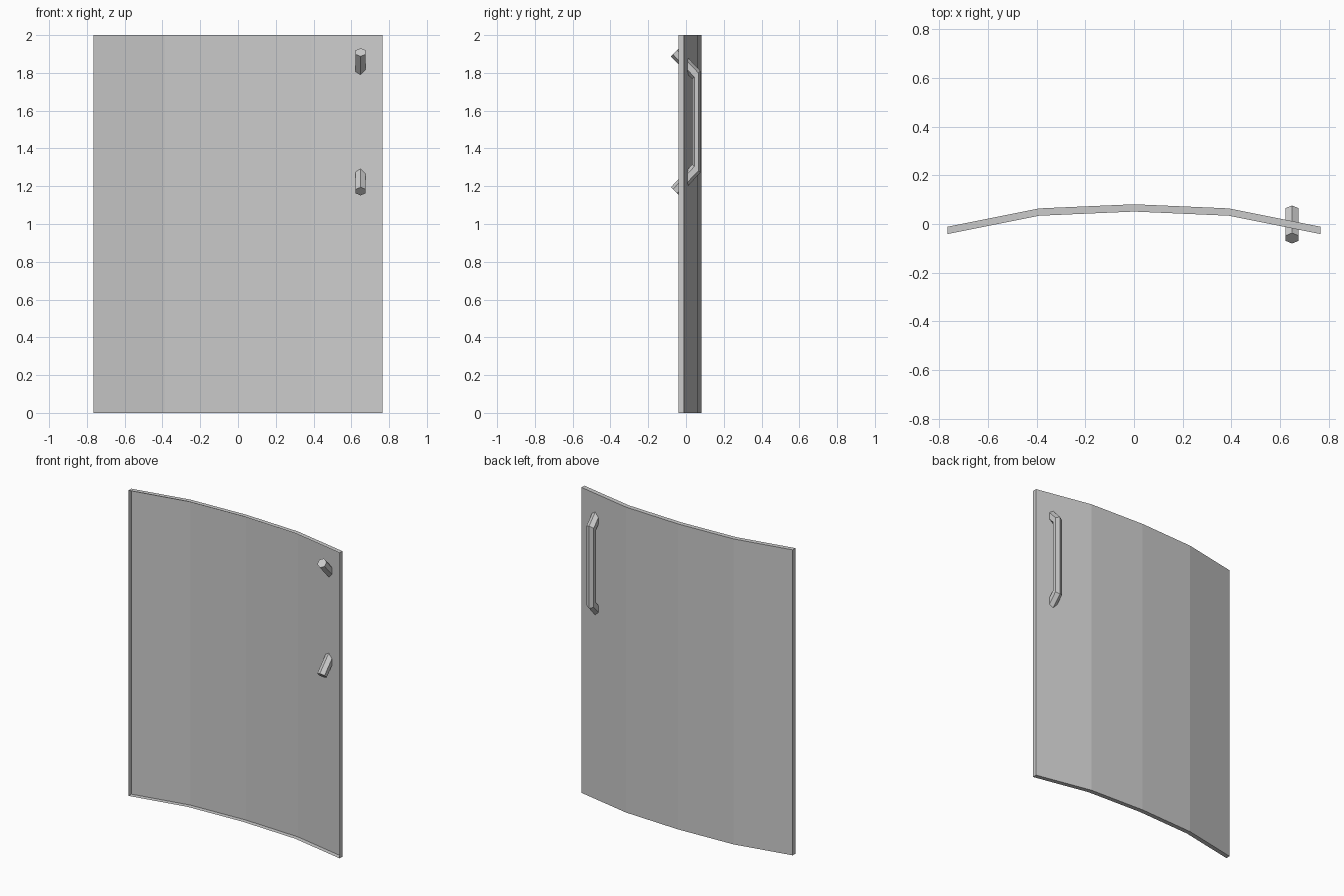
import bpy
import bmesh
from math import sin, cos, pi
from mathutils import Vector

cube = bpy.data.objects.get("Cube")
if cube:
    bpy.data.objects.remove(cube, do_unlink=True)


def make_material(name, color):
    mat = bpy.data.materials.new(name)
    mat.use_nodes = True
    mat.diffuse_color = color
    mat.node_tree.nodes["Principled BSDF"].inputs["Base Color"].default_value = color
    return mat


def make_object(name, bm, mat):
    mesh = bpy.data.meshes.new(name)
    bm.to_mesh(mesh)
    bm.free()
    mesh.materials.append(mat)
    obj = bpy.data.objects.new(name, mesh)
    bpy.context.collection.objects.link(obj)
    return obj


grey = make_material("light grey", (0.6, 0.6, 0.6, 1))

# Curved door panel: a bent back sheet with a shallow rim, open at the front
HEIGHT, DEPTH = 2.0, 0.03
half = [(0.39, 0.064), (0.765, -0.011)]
outline = [(-x, y) for x, y in reversed(half)] + [(0, 0.081)] + half

bm = bmesh.new()
columns = []
for x, y in outline:
    columns.append([bm.verts.new(p) for p in (
        (x, y - DEPTH, 0), (x, y, 0), (x, y, HEIGHT), (x, y - DEPTH, HEIGHT))])
for a, b in zip(columns, columns[1:]):
    for i in range(3):  # bottom rim, back sheet, top rim
        bm.faces.new((a[i], a[i + 1], b[i + 1], b[i]))
bm.faces.new(reversed(columns[0]))
bm.faces.new(columns[-1])
bm.normal_update()
make_object("door_panel", bm, grey)

# Six-sided pull handle whose slanted legs pass through the panel
SIDES, RADIUS, HANDLE_X, MID_Z = 6, 0.0305, 0.649, 1.541
upper = [(-0.0585, 0.368), (0.0545, 0.248)]
path = [(y, z, 1) for y, z in upper] + [(y, -z, -1) for y, z in reversed(upper)]

bm = bmesh.new()
rings = []
for y, z, side in path:
    center = Vector((HANDLE_X, y, MID_Z + z))
    across = Vector((0, 1, side)).normalized()
    ring = []
    for k in range(SIDES):
        t = 2 * pi * k / SIDES
        ring.append(bm.verts.new(
            center + RADIUS * (cos(t) * across + sin(t) * Vector((1, 0, 0)))))
    rings.append(ring)
for a, b in zip(rings, rings[1:]):
    for k in range(SIDES):
        n = (k + 1) % SIDES
        bm.faces.new((a[k], a[n], b[n], b[k]))
bm.faces.new(rings[0])
bm.faces.new(rings[-1])
bmesh.ops.recalc_face_normals(bm, faces=bm.faces[:])
make_object("pull_handle", bm, grey)
